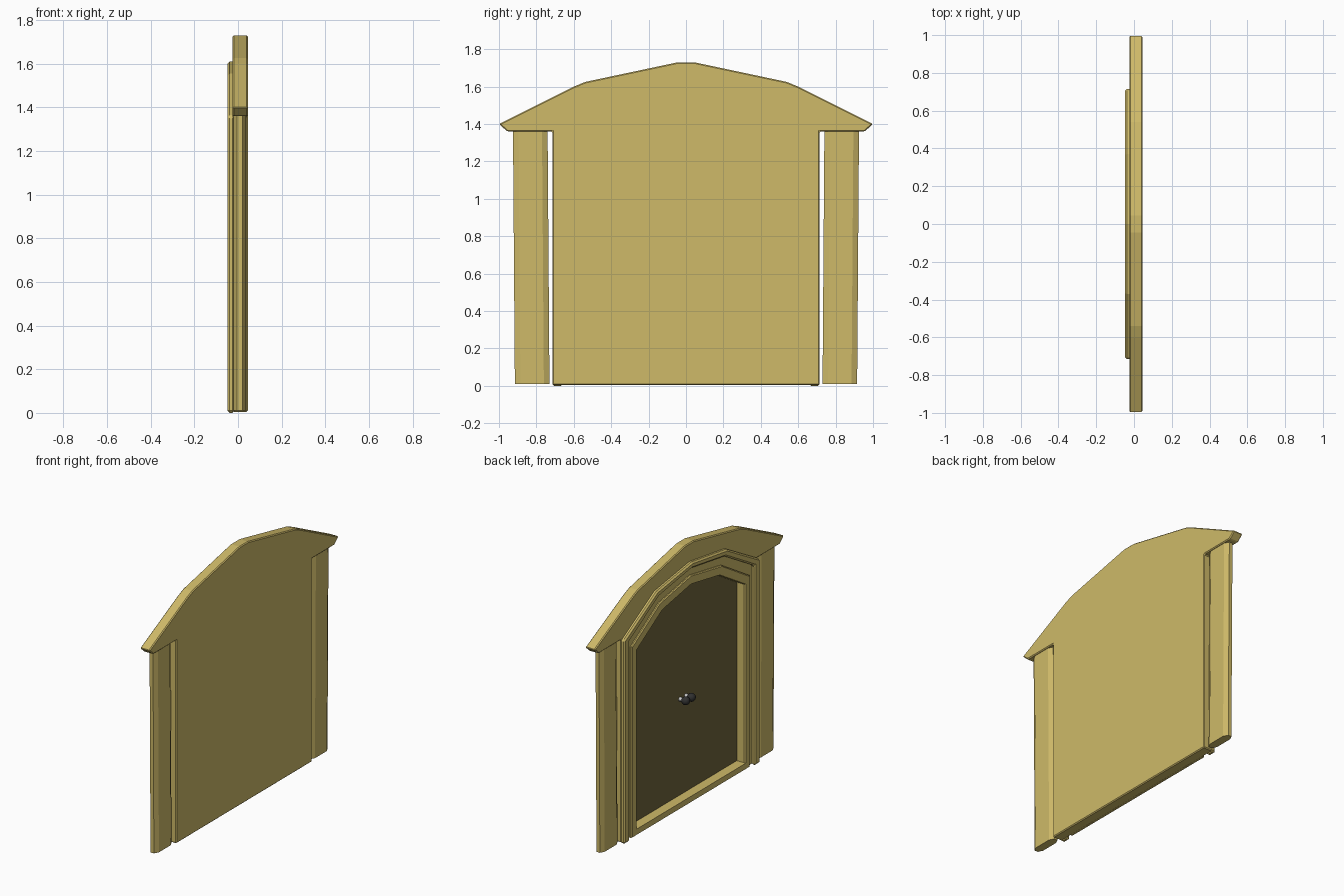
import bpy, bmesh, math

if "Cube" in bpy.data.objects:
    bpy.data.objects.remove(bpy.data.objects["Cube"])


def material(name, rgb):
    m = bpy.data.materials.new(name)
    m.diffuse_color = (*rgb, 1)
    m.use_nodes = True
    m.node_tree.nodes["Principled BSDF"].inputs["Base Color"].default_value = m.diffuse_color
    return m


GOLD = material("gold_stone", (0.62, 0.49, 0.14))
DARK = material("dark_door", (0.16, 0.13, 0.045))
IRON = material("dark_iron", (0.03, 0.03, 0.03))


def loft(name, loops, mat, ring=False, bevel=0):
    """Join equal-length loops of points; cap the ends or close into a ring."""
    bm = bmesh.new()
    vs = [[bm.verts.new(p) for p in l] for l in loops]
    n = len(vs[0])
    for i in range(len(vs) if ring else len(vs) - 1):
        a, b = vs[i], vs[(i + 1) % len(vs)]
        for j in range(n):
            k = (j + 1) % n
            bm.faces.new((a[j], a[k], b[k], b[j]))
    if not ring:
        bm.faces.new(vs[0])
        bm.faces.new(vs[-1])
    bmesh.ops.recalc_face_normals(bm, faces=bm.faces)
    me = bpy.data.meshes.new(name)
    bm.to_mesh(me)
    bm.free()
    ob = bpy.data.objects.new(name, me)
    bpy.context.collection.objects.link(ob)
    me.materials.append(mat)
    if bevel:
        mod = ob.modifiers.new("chamfer", 'BEVEL')
        mod.width, mod.segments, mod.limit_method = bevel, 1, 'ANGLE'
    return ob


def at(x, pts):
    return [(x, y, z) for y, z in pts]


def prism(name, pts, x0, x1, mat, bevel=0):
    return loft(name, [at(x0, pts), at(x1, pts)], mat, bevel=bevel)


def mirrored(half):
    """Complete a right-hand half profile; points on y = 0 are kept once."""
    return half + [(-y, z) for y, z in reversed(half) if y > 0]


def arch(w, spring, sy, sz, peak, base):
    return mirrored([(w, base), (w, spring), (sy, sz), (0, peak)])


# Concentric arch outlines
rail_out = arch(.715, 1.36, .37, 1.555, 1.61, 0)
rail_in = arch(.66, 1.335, .35, 1.515, 1.57, 0)
frame_out = arch(.625, 1.28, .33, 1.46, 1.52, .005)
frame_in = arch(.57, 1.24, .30, 1.405, 1.46, .05)

# Wall slab with overhanging gabled header
wall = prism("wall", mirrored([
    (.715, .005), (.715, 1.36), (.955, 1.36), (1, 1.40),
    (.60, 1.60), (.54, 1.625), (.045, 1.73)]), -.025, .045, GOLD, bevel=.006)

# Door pocket
cutter = prism("door_pocket_cutter", frame_in, -.2, .03, GOLD)
cutter.hide_render = True
cutter.hide_viewport = True
cut = wall.modifiers.new("pocket", 'BOOLEAN')
cut.object, cut.operation, cut.solver = cutter, 'DIFFERENCE', 'EXACT'

# Door leaf
prism("door", frame_in, .024, .034, DARK)

# Outer arch moulding (open at the bottom)
prism("outer_moulding", rail_out + rail_in[::-1], -.048, -.015, GOLD, bevel=.01)

# Inner door frame with sill
loft("inner_frame", [at(-.02, frame_out), at(-.032, frame_out),
                     at(-.038, [(y * .988, z * .994 + .004) for y, z in frame_out]),
                     at(-.038, [(y * 1.012, z * 1.004 - .003) for y, z in frame_in]),
                     at(-.030, frame_in), at(-.02, frame_in)], GOLD, ring=True)

# Chamfered side pillars, leaning slightly outward
for side, s in (("left", -1), ("right", 1)):
    def section(z, shift):
        pts = [(-.02, .77), (-.02, .895), (-.005, .925), (.02, .925),
               (.036, .895), (.036, .77), (.02, .74), (-.005, .74)]
        return [(x, s * (y - shift), z) for x, y in pts]
    loft(side + "_pillar", [section(.01, .01), section(1.37, 0)], GOLD)

# Twin door knobs on short stems
for side, y in (("left", -.03), ("right", .03)):
    bpy.ops.mesh.primitive_cylinder_add(vertices=12, radius=.014, depth=.035,
                                        location=(.01, y, .69),
                                        rotation=(0, math.pi / 2, 0))
    bpy.context.object.name = side + "_knob_stem"
    bpy.ops.object.shade_smooth_by_angle()
    bpy.ops.mesh.primitive_uv_sphere_add(segments=16, ring_count=10, radius=.027,
                                         location=(-.019, y, .69))
    knob = bpy.context.object
    knob.name = side + "_knob"
    knob.data.materials.append(IRON)
    bpy.ops.object.shade_smooth_by_angle()
